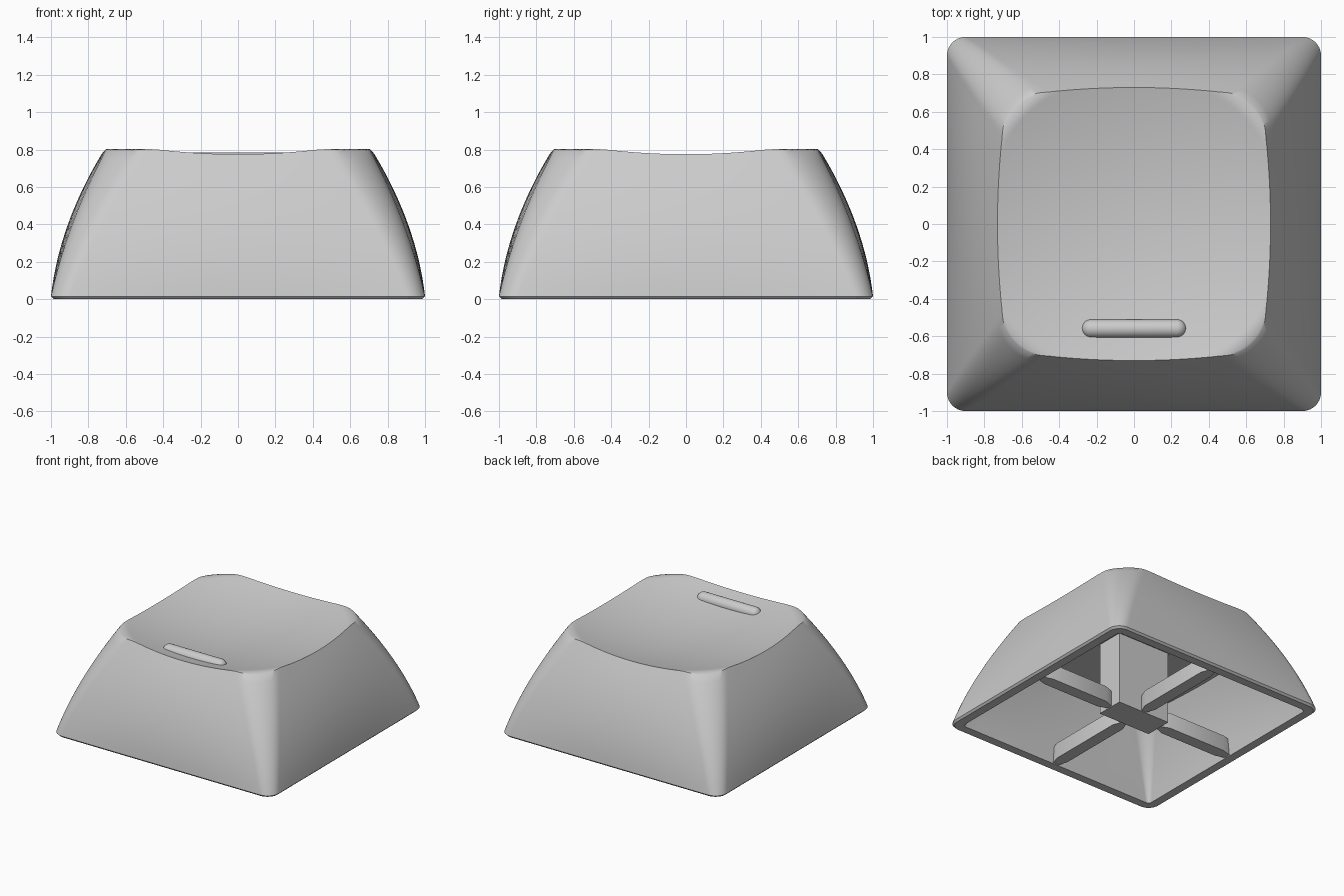
import bpy, bmesh, math
from mathutils import Matrix

if "Cube" in bpy.data.objects:
    bpy.data.objects.remove(bpy.data.objects["Cube"], do_unlink=True)

GREY = (0.6, 0.6, 0.6, 1.0)
mat = bpy.data.materials.new("grey_plastic")
mat.use_nodes = True
mat.diffuse_color = GREY
mat.node_tree.nodes["Principled BSDF"].inputs["Base Color"].default_value = GREY

SIDE, CORNER = 20, 14     # segments per straight side and per corner


def finish(name, bm):
    bmesh.ops.recalc_face_normals(bm, faces=bm.faces)
    mesh = bpy.data.meshes.new(name)
    bm.to_mesh(mesh)
    bm.free()
    obj = bpy.data.objects.new(name, mesh)
    bpy.context.collection.objects.link(obj)
    mesh.materials.append(mat)
    bpy.ops.object.select_all(action="DESELECT")
    obj.select_set(True)
    bpy.context.view_layer.objects.active = obj
    bpy.ops.object.shade_smooth_by_angle(angle=math.radians(40))
    return obj


def outline(half, radius, bow=0.0):
    """Rounded square with gently bowed sides."""
    c = half - radius
    quarter = []
    for i in range(SIDE):
        u = 2 * i / SIDE - 1
        quarter.append((half + bow * (1 - u * u), c * u))
    for i in range(CORNER):
        a = math.pi / 2 * i / CORNER
        quarter.append((c + radius * math.cos(a), c + radius * math.sin(a)))
    points = []
    for _ in range(4):
        points += quarter
        quarter = [(-y, x) for x, y in quarter]
    return points


def wall_outline(t, inset=0.0, radius=0.1):
    """Wall section at height t: straighter corners, bulging sides."""
    half = 1 - 0.17 * t - 0.125 * t * t
    bow = 0.025 * t + 0.06 * t * (1 - t)
    return outline(half - inset, radius + 0.14 * t, bow)


def dish(x, y):
    """Hollow top that rolls over smoothly towards its corners."""
    r = math.hypot(x, y)
    return 0.687 + 0.165 * r * r - 4.5 * max(0, r - 0.82) ** 2


def flat(points, z):
    return [(x, y, z) for x, y in points]


# Shell: cavity, rim, outer wall and dished top as one stack of loops
top = wall_outline(1)
loops = []
for i in range(11):
    t = 0.78 * (1 - i / 10)
    loops.append(flat(wall_outline(t, 0.085, 0.03), 0.77 * t))
loops.append(flat(outline(0.985, 0.09), 0))
for i in range(17):
    t = i / 16
    loops.append([(x, y, 0.015 + t * (dish(*p) - 0.015))
                  for (x, y), p in zip(wall_outline(t), top)])
for s in [1 - i / 100 for i in range(1, 10)] + [0.9 - i / 20 for i in range(17)] + [0.04]:
    loops.append([(x * s, y * s, dish(x * s, y * s)) for x, y in top])

bm = bmesh.new()
rings = [[bm.verts.new(p) for p in loop] for loop in loops]
for a, b in zip(rings, rings[1:]):
    for i in range(len(a)):
        j = (i + 1) % len(a)
        bm.faces.new((a[i], a[j], b[j], b[i]))
bm.faces.new(rings[0])
bm.faces.new(rings[-1])
finish("cap_shell", bm)

# Raised homing bar near the front of the dish
bm = bmesh.new()
bmesh.ops.create_uvsphere(bm, u_segments=32, v_segments=16, radius=0.05,
                          matrix=Matrix.Rotation(math.pi / 2, 4, "Y"))
middle = [e for e in bm.edges if all(abs(v.co.x) < 0.001 for v in e.verts)]
bmesh.ops.split_edges(bm, edges=middle)
for f in bm.faces:
    f.tag = f.calc_center_median().x > 0
for v in bm.verts:
    v.co.x += 0.23 if v.link_faces[0].tag else -0.23
bmesh.ops.bridge_loops(bm, edges=[e for e in bm.edges if e.is_boundary])
bmesh.ops.translate(bm, verts=bm.verts, vec=(0, -0.56, 0.734))
finish("homing_bar", bm)

# Central stem
bm = bmesh.new()
bmesh.ops.create_cube(bm, size=1)
bmesh.ops.scale(bm, verts=bm.verts, vec=(0.48, 0.23, 0.64))
bmesh.ops.translate(bm, verts=bm.verts, vec=(0, 0, 0.322))
finish("stem", bm)


# Four ribs with tapered ends, joining the stem to the walls
def rib(name, start, angle):
    end, w, tip = 0.94, 0.05, 0.02
    plan = [(start, -tip), (start + 0.08, -w), (end - 0.1, -w), (end, -tip)]
    plan += [(x, -y) for x, y in reversed(plan)]
    bm = bmesh.new()
    face = bm.faces.new([bm.verts.new((x, y, 0.008)) for x, y in plan])
    grown = bmesh.ops.extrude_face_region(bm, geom=[face])["geom"]
    bmesh.ops.translate(bm, vec=(0, 0, 0.13),
                        verts=[g for g in grown if isinstance(g, bmesh.types.BMVert)])
    bmesh.ops.rotate(bm, verts=bm.verts, matrix=Matrix.Rotation(angle, 3, "Z"))
    finish(name, bm)


for k, side in enumerate(("left", "back", "right", "front")):
    rib(side + "_rib", 0.11 if k % 2 else 0.235, k * math.pi / 2)
